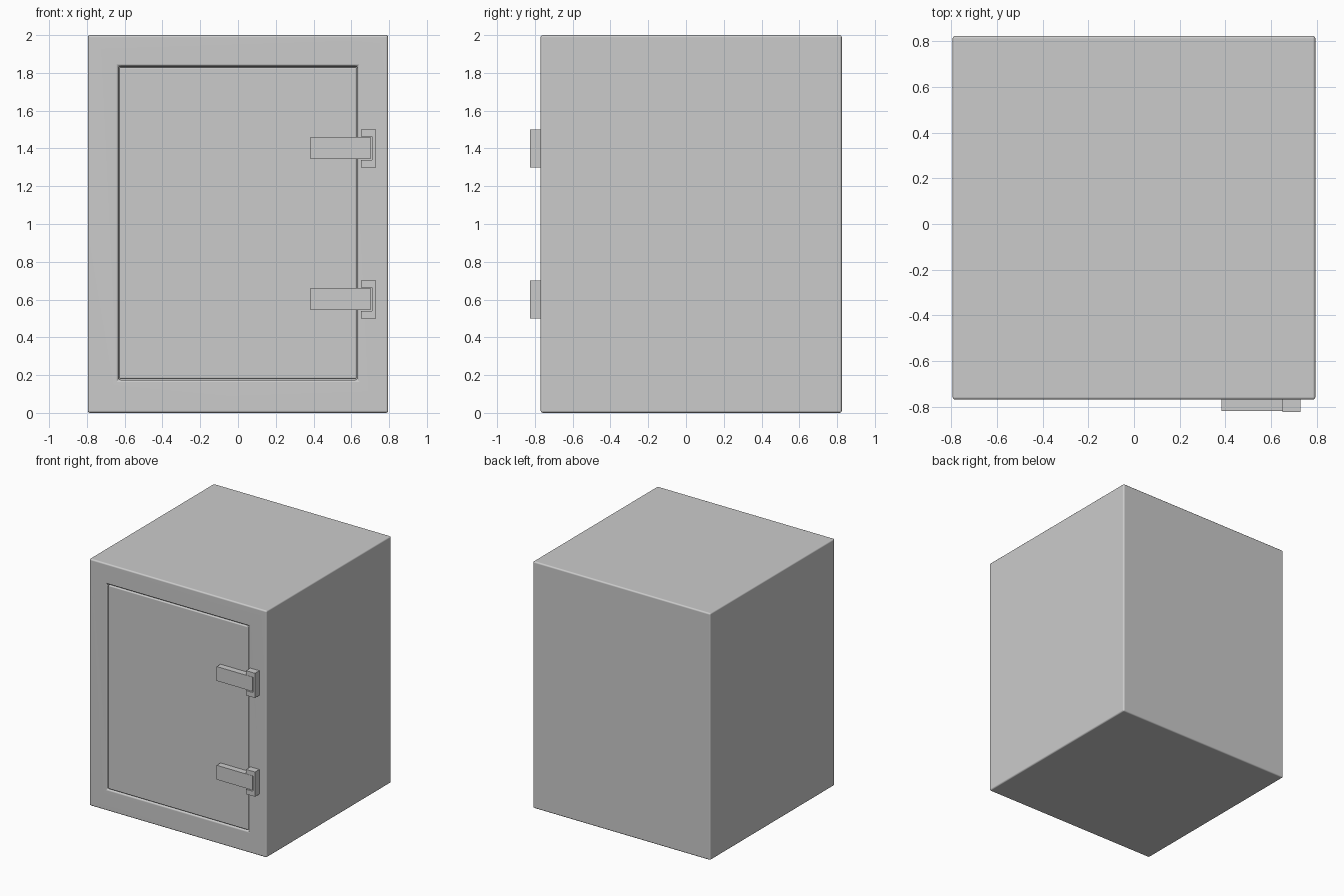
import bpy, bmesh

if "Cube" in bpy.data.objects:
    bpy.data.objects.remove(bpy.data.objects["Cube"])


def finish(bm, name, bevel=0.0):
    bmesh.ops.recalc_face_normals(bm, faces=bm.faces[:])
    mesh = bpy.data.meshes.new(name)
    bm.to_mesh(mesh)
    bm.free()
    ob = bpy.data.objects.new(name, mesh)
    bpy.context.collection.objects.link(ob)
    if bevel:
        mod = ob.modifiers.new("rounded_edges", 'BEVEL')
        mod.width = bevel
        mod.segments = 3
        mod.limit_method = 'ANGLE'
        for p in mesh.polygons:
            p.use_smooth = True
        nrm = ob.modifiers.new("flat_faces", 'WEIGHTED_NORMAL')
        nrm.keep_sharp = True
    return ob


def prism(name, outline, y0, y1, bevel=0.0):
    """Extrude an (x, z) outline from y0 back to y1."""
    bm = bmesh.new()
    face = bm.faces.new([bm.verts.new((x, y0, z)) for x, z in outline])
    ext = bmesh.ops.extrude_face_region(bm, geom=[face], use_keep_orig=True)
    for v in ext["geom"]:
        if isinstance(v, bmesh.types.BMVert):
            v.co.y = y1
    return finish(bm, name, bevel)


def rect(x0, x1, z0, z1):
    return [(x0, z0), (x1, z0), (x1, z1), (x0, z1)]


FRONT, BACK = -0.77, 0.825

# Safe body: box with a door opening sunk into the front
bm = bmesh.new()
rings = []
for outline, y in ((rect(-0.795, 0.795, 0, 2), BACK),
                   (rect(-0.795, 0.795, 0, 2), FRONT),
                   (rect(-0.633, 0.633, 0.175, 1.835), FRONT),
                   (rect(-0.633, 0.633, 0.175, 1.835), BACK - 0.16)):
    rings.append([bm.verts.new((x, y, z)) for x, z in outline])
for a, b in zip(rings, rings[1:]):
    for i in range(4):
        j = (i + 1) % 4
        bm.faces.new((a[i], a[j], b[j], b[i]))
bm.faces.new(rings[0])
bm.faces.new(rings[-1])
finish(bm, "safe_body", 0.012)

# Door slab, flush with the frame
prism("door", rect(-0.628, 0.628, 0.18, 1.83), FRONT, FRONT + 0.12, 0.008)

# Hinges: notched bracket on the frame, arm on the door
for label, z in (("lower", 0.6), ("upper", 1.4)):
    lo, hi = z - 0.061, z + 0.064
    bracket = [(0.65, z - 0.1), (0.73, z - 0.1), (0.73, z + 0.1), (0.65, z + 0.1),
               (0.65, hi), (0.71, hi), (0.71, lo), (0.65, lo)]
    prism(label + "_hinge_bracket", bracket, -0.825, FRONT + 0.01)
    prism(label + "_hinge_arm", rect(0.383, 0.702, z - 0.056, z + 0.06),
          -0.82, FRONT + 0.01)
